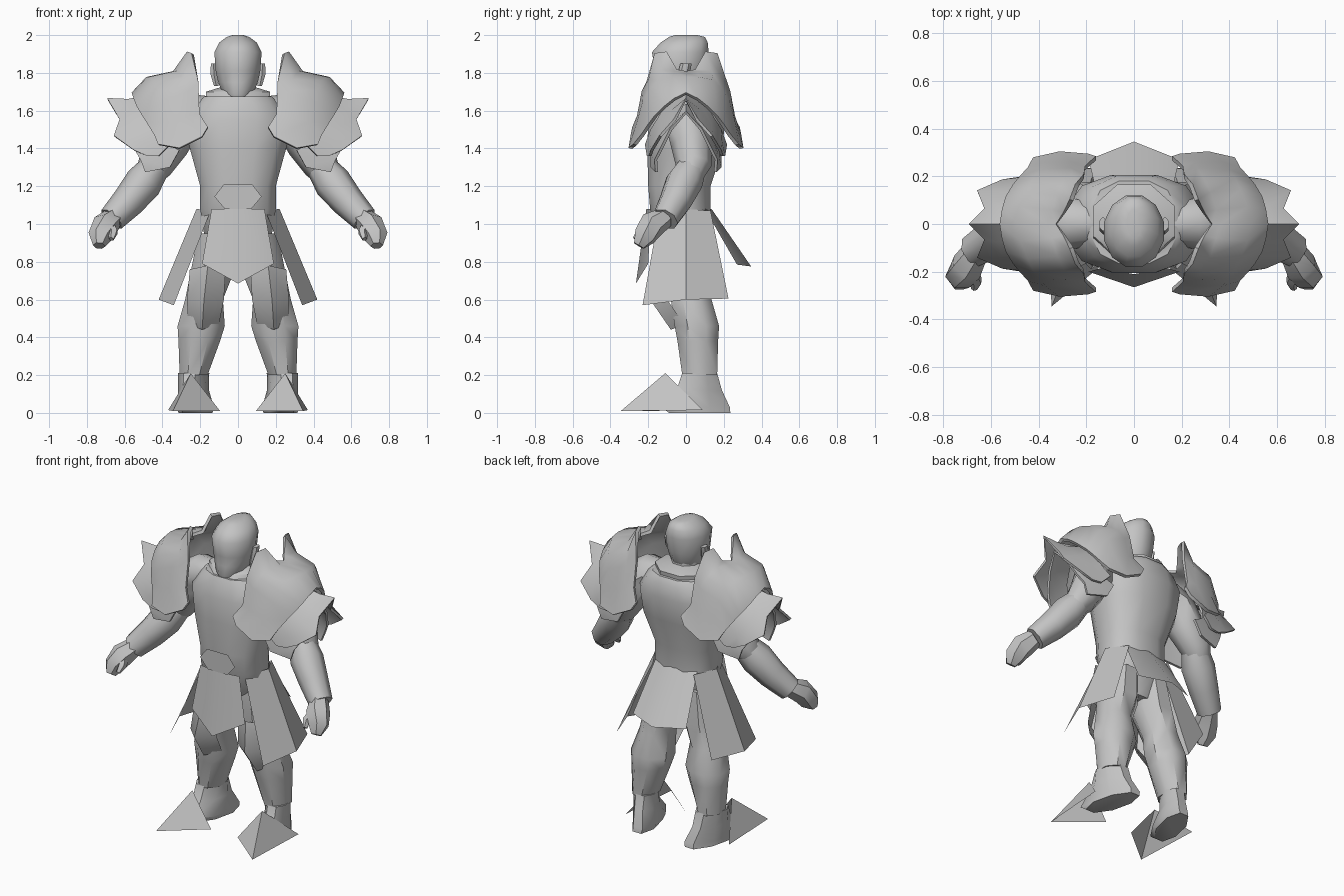
import bpy, bmesh, math
from mathutils import Vector

grey = bpy.data.materials.new("steel_grey")
grey.diffuse_color = (0.55, 0.55, 0.55, 1)


def make(name, verts, faces, mirror=False, thick=0, angle=45):
    me = bpy.data.meshes.new(name)
    me.from_pydata([tuple(v) for v in verts], [], faces)
    bm = bmesh.new()
    bm.from_mesh(me)
    bmesh.ops.recalc_face_normals(bm, faces=bm.faces)
    bm.to_mesh(me)
    bm.free()
    if angle:
        me.shade_smooth()
        me.set_sharp_from_angle(angle=math.radians(angle))
    else:
        me.shade_flat()
    me.materials.append(grey)
    ob = bpy.data.objects.new(name, me)
    bpy.context.collection.objects.link(ob)
    if thick:
        m = ob.modifiers.new("thickness", 'SOLIDIFY')
        m.thickness = thick
        m.offset = 0
        e = ob.modifiers.new("crisp_rim", 'EDGE_SPLIT')
        e.split_angle = math.radians(angle)
    if mirror:
        ob.modifiers.new("mirror", 'MIRROR')
    return ob


def skin(name, rings, **kw):
    """Closed skin over equal-length rings, capped at both ends."""
    n = len(rings[0])
    verts = [p for r in rings for p in r]
    faces = [[i * n + j, i * n + (j + 1) % n, (i + 1) * n + (j + 1) % n, (i + 1) * n + j]
             for i in range(len(rings) - 1) for j in range(n)]
    faces += [list(range(n)), [len(verts) - n + j for j in range(n)]]
    return make(name, verts, faces, **kw)


def stack(name, rows, n=10, box=1.0, turn=0, **kw):
    """Horizontal rings: (z, centre x, half width, front y, back y); turn slants them outward."""
    unit = []
    for k in range(n):
        a = 2 * math.pi * (k + 0.5) / n
        unit.append([math.copysign(abs(w) ** box, w) for w in (math.cos(a), math.sin(a))])
    mc, ms = max(u[0] for u in unit), max(u[1] for u in unit)
    rings = []
    for z, cx, rx, y0, y1 in rows:
        ry = (y1 - y0) / 2
        rings.append([(cx + rx * c / mc - turn * ry * s, (y0 + y1) / 2 + ry * s / ms, z)
                      for c, s in unit])
    return skin(name, rings, **kw)


def tube(name, path, n=8, **kw):
    """Tapered limb along (x, y, z, radius) points."""
    pts = [Vector(p[:3]) for p in path]
    rings = []
    for i, p in enumerate(pts):
        t = (pts[min(i + 1, len(pts) - 1)] - pts[max(i - 1, 0)]).normalized()
        u = t.cross(Vector((0, 1, 0))).normalized()
        v = u.cross(t)
        rings.append([p + path[i][3] * (u * math.cos(a) + v * math.sin(a))
                      for a in (2 * math.pi * k / n for k in range(n))])
    return skin(name, rings, **kw)


def sheet(name, rows, **kw):
    """Thin plate from a grid of points."""
    n = len(rows[0])
    faces = [[i * n + j, i * n + j + 1, (i + 1) * n + j + 1, (i + 1) * n + j]
             for i in range(len(rows) - 1) for j in range(n - 1)]
    return make(name, [p for r in rows for p in r], faces, **kw)


def arch(name, half, thick):
    """Shoulder plate: half the stations, reflected front to back."""
    front = [[(x, -y, z) for x, y, z in r] for r in half[:0:-1]]
    return sheet(name, front + half, mirror=True, thick=thick, angle=50)


# Body
stack("torso", [(0.80, 0, .10, -.08, .08), (0.95, 0, .18, -.13, .11),
                (1.08, 0, .20, -.19, .13), (1.20, 0, .20, -.20, .13),
                (1.40, 0, .255, -.205, .195), (1.55, 0, .28, -.20, .205),
                (1.64, 0, .215, -.18, .20), (1.675, 0, .18, -.165, .18)], n=12, box=0.8)
stack("collar", [(1.64, 0, .17, -.165, .16), (1.70, 0, .17, -.14, .165),
                 (1.725, 0, .09, -.09, .10)], n=8)
stack("neck", [(1.60, 0, .09, -.09, .09), (1.76, 0, .085, -.09, .08)], n=8)
make("belt_buckle", [(x, -.21, z) for x, z in
     ((-.125, 1.145), (-.075, 1.21), (.075, 1.21), (.125, 1.145), (.07, 1.08), (-.07, 1.08))],
     [list(range(6))], angle=0)

# Head and ears
stack("head", [(1.655, 0, .055, -.155, -.02), (1.69, 0, .08, -.17, .06),
               (1.75, 0, .105, -.165, .09), (1.81, 0, .118, -.165, .105),
               (1.91, 0, .125, -.18, .12), (1.96, 0, .10, -.135, .115),
               (1.99, 0, .06, -.09, .10), (2.0, 0, .03, -.06, .06)], n=12, angle=60)
stack("ear", [(1.73, .115, .012, -.04, -.01), (1.79, .127, .018, -.045, .02),
              (1.85, .13, .014, -.03, .03)], n=6, mirror=True)

# Skirt panels
sheet("front_skirt", [[(-.14, -.185, 1.08), (0, -.21, 1.08), (.14, -.185, 1.08)],
                      [(-.19, -.20, .79), (0, -.265, .685), (.19, -.20, .79)]], angle=30)
sheet("back_skirt", [[(-.15, .10, 1.08), (0, .135, 1.08), (.15, .10, 1.08)],
                     [(-.19, .27, .785), (0, .345, .775), (.19, .27, .785)]], angle=30)
sheet("side_skirt", [[(.145, -.14, 1.07), (.22, 0, 1.08), (.145, .13, 1.07)],
                     [(.34, -.23, .57), (.42, 0, .60), (.34, .225, .605)]],
      mirror=True, angle=30)

# Legs, knee guards, boots
stack("leg", [(0.95, .11, .10, -.10, .11), (0.75, .135, .115, -.11, .13),
              (0.60, .18, .10, -.08, .135), (0.46, .195, .125, -.06, .175),
              (0.38, .205, .11, -.045, .17), (0.20, .235, .074, -.02, .165)],
      n=8, mirror=True)
sheet("knee_guard", [[(.065, -.09, .77), (.16, -.15, .78), (.255, -.08, .76)],
                     [(.075, -.11, .60), (.18, -.19, .60), (.27, -.10, .60)],
                     [(.10, -.02, .47), (.19, -.08, .44), (.265, -.01, .47)]],
      mirror=True)
stack("boot", [(0.21, .235, .074, -.02, .165), (0.12, .235, .07, -.05, .19),
               (0.03, .225, .08, -.13, .232), (0.0, .225, .075, -.09, .235)],
      n=8, turn=0.25, mirror=True)
make("toe_plate", [(.25, -.11, .21), (.345, -.345, .01), (.095, -.14, .01), (.37, .09, .015)],
     [(0, 2, 1), (0, 1, 3)], mirror=True, angle=0)

# Arms
tube("upper_arm", [(.14, 0, 1.59, .085), (.25, 0, 1.59, .105), (.31, .01, 1.54, .12),
                   (.37, .03, 1.42, .11), (.44, .04, 1.31, .095), (.48, .02, 1.25, .07)],
     mirror=True)
tube("forearm", [(.44, .03, 1.30, .08), (.50, -.01, 1.22, .10), (.58, -.055, 1.12, .088),
                 (.67, -.11, 1.025, .072)], mirror=True)
tube("hand", [(.66, -.11, 1.035, .055), (.70, -.18, .995, .072), (.73, -.22, .935, .064),
              (.735, -.25, .885, .033)], n=6, mirror=True)
tube("thumb", [(.68, -.19, 1.0, .03), (.66, -.24, .955, .026), (.67, -.27, .92, .014)],
     n=5, mirror=True)

# Shoulder armour: horned top plate and two jagged lames
arch("shoulder_plate", [
    [(.325, 0, 1.80), (.36, 0, 1.79), (.48, 0, 1.77), (.555, 0, 1.69)],
    [(.29, .05, 1.81), (.34, .06, 1.80), (.47, .07, 1.77), (.545, .06, 1.66)],
    [(.262, .10, 1.908), (.315, .13, 1.805), (.44, .14, 1.755), (.53, .11, 1.62)],
    [(.24, .16, 1.90), (.285, .19, 1.76), (.42, .185, 1.71), (.50, .16, 1.57)],
    [(.21, .20, 1.75), (.265, .225, 1.70), (.39, .22, 1.65), (.475, .19, 1.53)],
    [(.205, .235, 1.58), (.26, .25, 1.57), (.37, .25, 1.54), (.44, .23, 1.47)],
    [(.16, .275, 1.51), (.19, .285, 1.46), (.31, .295, 1.40), (.42, .27, 1.42)]], 0.02)
arch("upper_lame", [
    [(.45, 0, 1.68), (.58, 0, 1.655), (.69, 0, 1.66)],
    [(.45, .06, 1.65), (.565, .07, 1.60), (.625, .06, 1.55)],
    [(.44, .13, 1.58), (.55, .13, 1.52), (.655, .135, 1.465)],
    [(.42, .18, 1.50), (.50, .185, 1.43), (.55, .18, 1.39)],
    [(.36, .21, 1.42), (.42, .20, 1.36), (.48, .19, 1.36)]], 0.015)
arch("lower_lame", [
    [(.44, 0, 1.63), (.54, 0, 1.60), (.61, 0, 1.59)],
    [(.43, .08, 1.58), (.53, .09, 1.52), (.58, .08, 1.50)],
    [(.41, .13, 1.50), (.50, .14, 1.44), (.55, .13, 1.40)],
    [(.37, .17, 1.42), (.44, .17, 1.35), (.515, .16, 1.34)],
    [(.31, .18, 1.39), (.36, .18, 1.30), (.49, .155, 1.275)]], 0.015)
